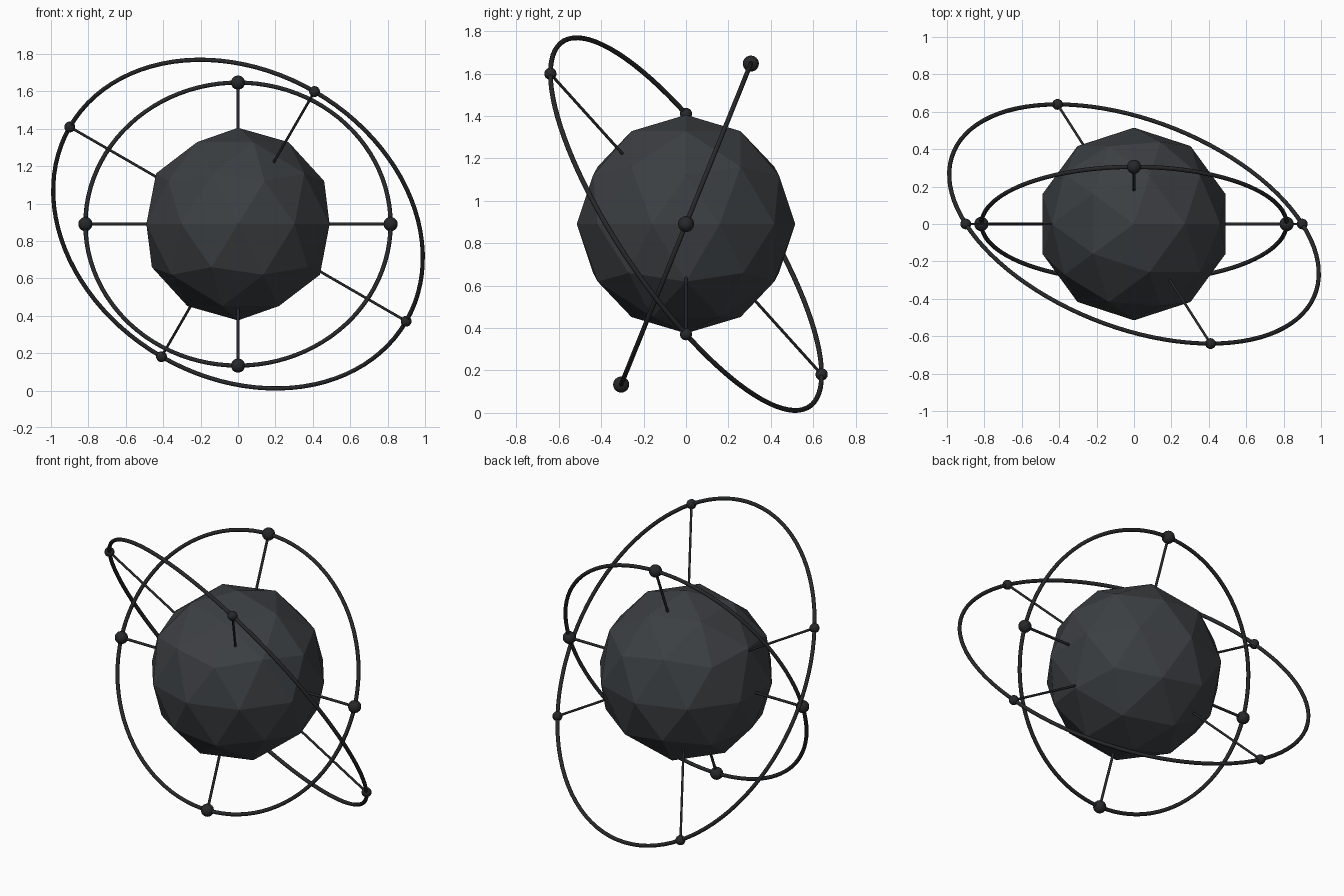
import bpy
from math import radians, pi
from mathutils import Vector, Euler

if "Cube" in bpy.data.objects:
    bpy.data.objects.remove(bpy.data.objects["Cube"])

CENTRE = Vector((0, 0, 0.89))
CORE_R = 0.515


def material(name, rgb):
    mat = bpy.data.materials.new(name)
    mat.diffuse_color = (*rgb, 1)
    mat.use_nodes = True
    mat.node_tree.nodes["Principled BSDF"].inputs["Base Color"].default_value = mat.diffuse_color
    return mat


CORE_MAT = material("dark_slate", (0.045, 0.05, 0.055))
RING_MAT = material("dark_iron", (0.02, 0.021, 0.023))


def finish(name, mat, smooth=True):
    obj = bpy.context.object
    obj.name = name
    obj.data.materials.append(mat)
    if smooth:
        bpy.ops.object.shade_smooth_by_angle(angle=radians(40))
    return obj


def orbit(name, radius, tube, ball, spoke, tilt):
    """Tilted ring with four balls, each joined to the core by a spoke."""
    rot = Euler(tilt)
    bpy.ops.mesh.primitive_torus_add(
        location=CENTRE, rotation=tilt, major_radius=radius, minor_radius=tube,
        major_segments=96, minor_segments=10)
    finish(f"{name}_ring", RING_MAT)
    for i, axis in enumerate(((1, 0, 0), (0, 1, 0), (-1, 0, 0), (0, -1, 0))):
        direction = Vector(axis)
        direction.rotate(rot)
        facing = direction.to_track_quat('Z', 'Y').to_euler()
        # ball on the ring
        bpy.ops.mesh.primitive_uv_sphere_add(
            segments=16, ring_count=10, radius=ball,
            location=CENTRE + direction * radius, rotation=facing)
        finish(f"{name}_ball_{i + 1}", RING_MAT)
        # spoke from just inside the core out to the ball
        inner = CORE_R * 0.85
        bpy.ops.mesh.primitive_cylinder_add(
            vertices=10, radius=spoke, depth=radius - inner,
            location=CENTRE + direction * (radius + inner) / 2, rotation=facing)
        finish(f"{name}_spoke_{i + 1}", RING_MAT)


# faceted core
bpy.ops.mesh.primitive_ico_sphere_add(subdivisions=2, radius=CORE_R, location=CENTRE)
finish("core", CORE_MAT, smooth=False)

# inner and outer orbits
orbit("inner", 0.816, 0.0115, 0.038, 0.008, (radians(68), 0, 0))
orbit("outer", 1.0385, 0.0115, 0.029, 0.007, (radians(-52), radians(30), 0))
